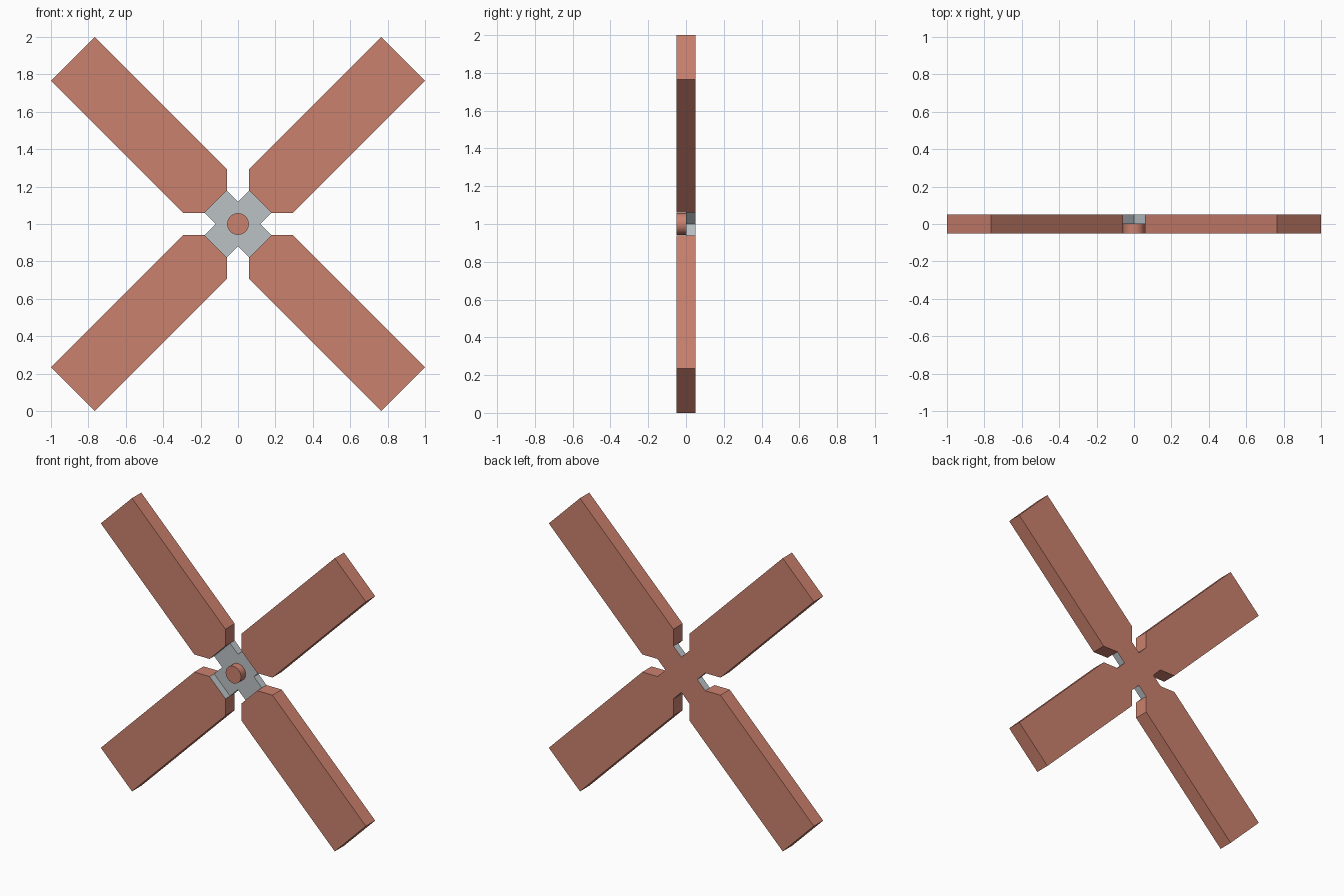
import bpy, bmesh, math
from mathutils import Vector

if "Cube" in bpy.data.objects:
    bpy.data.objects.remove(bpy.data.objects["Cube"])

CENTRE = Vector((0, 0, 1))
HALF = 0.05


def material(name, colour):
    mat = bpy.data.materials.new(name)
    mat.diffuse_color = (*colour, 1)
    mat.use_nodes = True
    mat.node_tree.nodes["Principled BSDF"].inputs["Base Color"].default_value = mat.diffuse_color
    return mat


red = material("terracotta", (0.60, 0.22, 0.155))
grey = material("pale_grey", (0.50, 0.54, 0.56))


def quarter_turn(x, z, k):
    for _ in range(k):
        x, z = -z, x
    return x, z


# Blade outline in the upper right quadrant, root to tip and back
blade = [(0.18, 0.06), (0.295, 0.06), (1.0, 0.765),
         (0.765, 1.0), (0.06, 0.295), (0.06, 0.18)]
notch = (0, 0.12)

# Back face of four blades and the hub, sharing vertices
bm = bmesh.new()
hub_ring, blade_faces = [], []
for k in range(4):
    verts = []
    for p in blade:
        x, z = quarter_turn(*p, k)
        verts.append(bm.verts.new((x, HALF, z)))
    blade_faces.append(bm.faces.new(verts))
    x, z = quarter_turn(*notch, k)
    hub_ring += [verts[0], verts[-1], bm.verts.new((x, HALF, z))]
bm.faces.new(hub_ring)


def extrude_forward(faces, keep):
    out = bmesh.ops.extrude_face_region(bm, geom=faces, use_keep_orig=keep)["geom"]
    moved = [g for g in out if isinstance(g, bmesh.types.BMVert)]
    bmesh.ops.translate(bm, verts=moved, vec=(0, -HALF, 0))
    return [g for g in out if isinstance(g, bmesh.types.BMFace)]


# Half-thickness slab, then the blades come forward to full thickness
front = extrude_forward(bm.faces[:], True)
arms = [f for f in front if len(f.verts) == 6]
extrude_forward(arms, False)
bmesh.ops.recalc_face_normals(bm, faces=bm.faces[:])

# Grey recessed hub: its front, its notches and the blade root walls
for f in bm.faces:
    c = f.calc_center_median()
    if math.hypot(c.x, c.z) < 0.2 and c.y < HALF - 0.001:
        f.material_index = 1
bmesh.ops.dissolve_limit(bm, angle_limit=0.01, verts=bm.verts[:],
                         edges=bm.edges[:], delimit={'MATERIAL'})
bmesh.ops.translate(bm, verts=bm.verts[:], vec=CENTRE)

mesh = bpy.data.meshes.new("blade_cross")
bm.to_mesh(mesh)
bm.free()
mesh.materials.append(red)
mesh.materials.append(grey)
bpy.context.collection.objects.link(bpy.data.objects.new("blade_cross", mesh))

# Round axle pin in the recess
bpy.ops.mesh.primitive_cylinder_add(vertices=32, radius=0.058, depth=HALF,
                                    location=(0, -HALF / 2, CENTRE.z),
                                    rotation=(math.pi / 2, 0, 0))
pin = bpy.context.object
pin.name = "axle_pin"
pin.data.materials.append(red)
bpy.ops.object.shade_smooth_by_angle()
